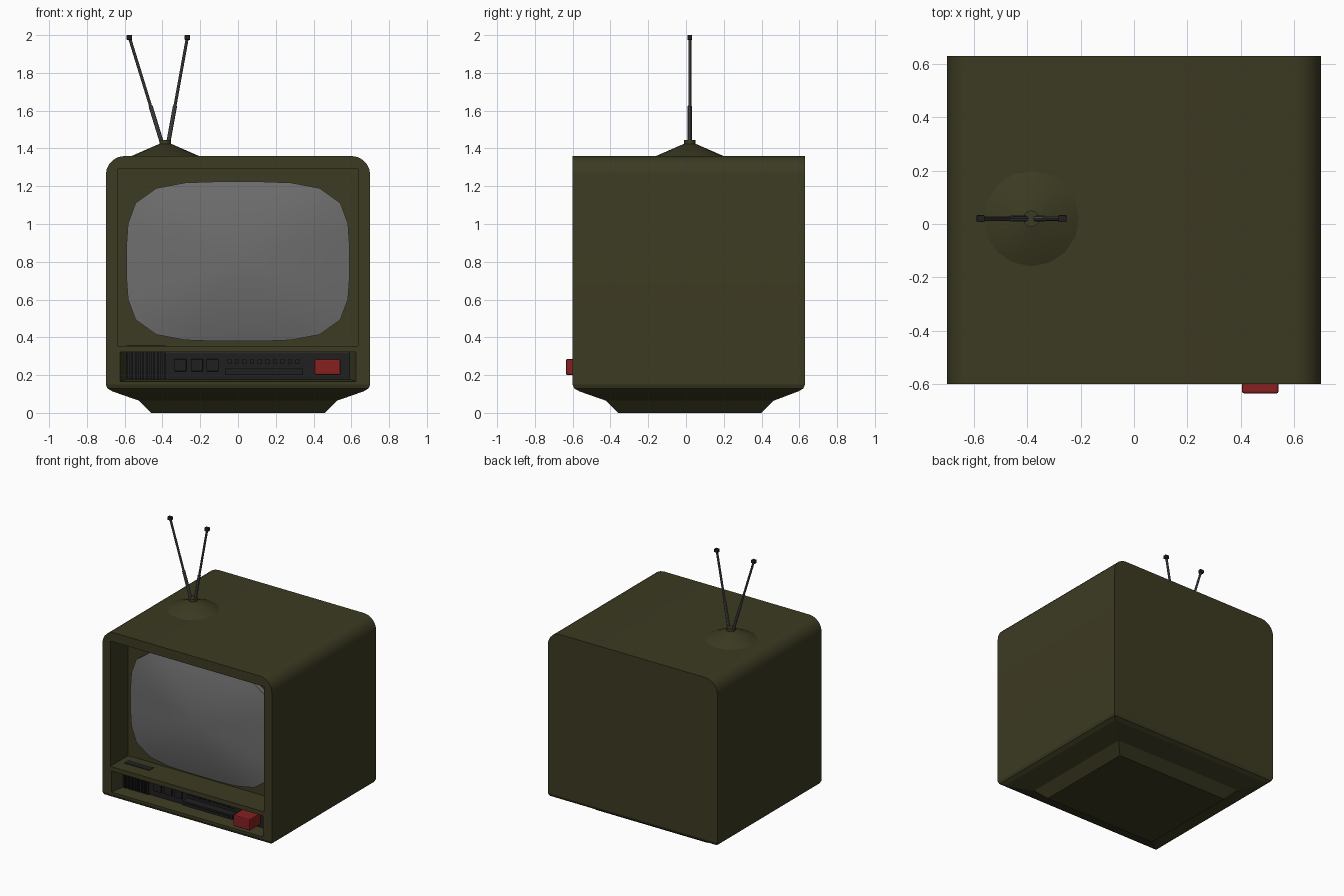
import bpy, bmesh, math
from mathutils import Vector

if "Cube" in bpy.data.objects:
    bpy.data.objects.remove(bpy.data.objects["Cube"], do_unlink=True)


def material(name, r, g, b):
    m = bpy.data.materials.new(name)
    m.use_nodes = True
    m.diffuse_color = (r, g, b, 1)
    m.node_tree.nodes["Principled BSDF"].inputs["Base Color"].default_value = (r, g, b, 1)
    return m


OLIVE = material("olive_plastic", .045, .043, .016)
GLASS = material("grey_glass", .155, .155, .155)
BLACK = material("black_plastic", .014, .014, .015)
RED = material("red_plastic", .24, .014, .015)
METAL = material("grey_metal", .09, .09, .09)


def finish(name, bm, mat, smooth=None):
    bmesh.ops.recalc_face_normals(bm, faces=bm.faces)
    me = bpy.data.meshes.new(name)
    bm.to_mesh(me)
    bm.free()
    ob = bpy.data.objects.new(name, me)
    bpy.context.collection.objects.link(ob)
    me.materials.append(mat)
    if smooth:
        activate(ob)
        bpy.ops.object.shade_smooth_by_angle(angle=math.radians(smooth))
    return ob


def activate(ob):
    bpy.ops.object.select_all(action='DESELECT')
    ob.select_set(True)
    bpy.context.view_layer.objects.active = ob


def loft(name, rings, mat, smooth=None):
    """Skin a list of equal rings of points and cap both ends."""
    bm = bmesh.new()
    rows = [[bm.verts.new(p) for p in ring] for ring in rings]
    n = len(rows[0])
    for a, b in zip(rows, rows[1:]):
        for i in range(n):
            j = (i + 1) % n
            bm.faces.new((a[i], a[j], b[j], b[i]))
    bm.faces.new(rows[0])
    bm.faces.new(rows[-1])
    return finish(name, bm, mat, smooth)


def rect_xy(hx, y0, y1, z):
    return [(-hx, y0, z), (hx, y0, z), (hx, y1, z), (-hx, y1, z)]


def rect_xz(hx, z0, z1, y):
    return [(-hx, y, z0), (hx, y, z0), (hx, y, z1), (-hx, y, z1)]


def box(name, x0, x1, y0, y1, z0, z1, mat, bevel=0):
    bm = bmesh.new()
    bmesh.ops.create_cube(bm, size=1)
    for v in bm.verts:
        v.co = ((x0, x1)[v.co.x > 0], (y0, y1)[v.co.y > 0], (z0, z1)[v.co.z > 0])
    if bevel:
        bmesh.ops.bevel(bm, geom=bm.edges[:], offset=bevel, segments=2, profile=.5, affect='EDGES')
    return finish(name, bm, mat)


def rod(name, a, b, r0, r1, mat, sides=8):
    a, b = Vector(a), Vector(b)
    bm = bmesh.new()
    bmesh.ops.create_cone(bm, cap_ends=True, segments=sides, radius1=r0, radius2=r1, depth=(b - a).length)
    turn = (b - a).to_track_quat('Z', 'Y')
    for v in bm.verts:
        v.co = turn @ v.co + (a + b) / 2
    return finish(name, bm, mat, 40)


# Cabinet: rounded-top profile run front to back
FRONT, BACK = -.6, .63
R = .1
half = [(.7 - R + R * math.cos(t), 1.36 - R + R * math.sin(t))
        for t in [math.pi / 2 * i / 5 for i in range(6)]]
profile = [(.7, .15)] + half + [(-x, z) for x, z in reversed(half)] + [(-.7, .15)]
cabinet = loft("cabinet", [[(x, y, z) for x, z in profile] for y in (FRONT, BACK)], OLIVE)

# Openings for the screen and the control panel
PANEL = -.5
cutters = [
    loft("screen_cutter", [rect_xz(.635, .355, 1.29, y) for y in (-.7, -.39)], OLIVE),
    loft("control_cutter", [rect_xz(.66, .16, .322, -.7), rect_xz(.625, .165, .322, FRONT),
                            rect_xz(.59, .178, .322, PANEL)], OLIVE),
]
for c in cutters:
    c.hide_render = True
    mod = cabinet.modifiers.new("opening", 'BOOLEAN')
    mod.operation, mod.solver, mod.object = 'DIFFERENCE', 'EXACT', c
    activate(cabinet)
    bpy.ops.object.modifier_apply(modifier=mod.name)
    bpy.data.objects.remove(c, do_unlink=True)
activate(cabinet)
bpy.ops.object.shade_smooth_by_angle(angle=math.radians(30))

# Tapered underside and foot
loft("base", [rect_xy(.7, FRONT, BACK, .15), rect_xy(.692, -.592, .622, .13),
              rect_xy(.665, -.565, .595, .114), rect_xy(.525, -.425, .465, .065),
              rect_xy(.46, -.36, .4, 0)], OLIVE)


# Domed picture tube
def screen_ring(scale, y, count=28):
    ring = []
    for i in range(count):
        t = 2 * math.pi * i / count
        c, s = math.cos(t), math.sin(t)
        k = scale / (c ** 4 + s ** 4) ** .25
        ring.append((.59 * k * c, y, .802 + .422 * k * s))
    return ring


dome = [screen_ring(s, -.425 - .06 * (1 - s * s)) for s in (1, .85, .65, .4, .15)]
loft("screen", [screen_ring(1, -.385)] + dome, GLASS, 50)

# Control panel and its grille
box("control_panel", -.59, .59, PANEL - .005, PANEL + .03, .178, .321, BLACK)
box("grille", -.59, -.38, -.505, -.45, .18, .358, BLACK)
for i in range(11):
    x = -.585 + i * .0195
    box("grille_rib", x, x + .01, PANEL - .02, PANEL, .18, .321, BLACK)

# Push buttons, small keys and the tray
for x in (-.305, -.218, -.135):
    box("push_button", x - .032, x + .032, PANEL - .02, PANEL, .22, .285, BLACK, .004)
for i in range(10):
    x = -.045 + i * .04
    box("small_key", x - .011, x + .011, PANEL - .02, PANEL, .262, .282, BLACK)
box("tray", -.07, .345, -.56, PANEL, .2, .236, BLACK, .003)
box("tray_slot", -.05, .325, -.566, -.55, .212, .224, BLACK)
box("power_button", .405, .542, -.635, PANEL, .2, .286, RED, .008)

# Aerial: cone base, collar, two rods with tips
AX, AY = -.385, .02
rod("aerial_base", (AX, AY, 1.355), (AX, AY, 1.425), .19, .03, OLIVE, 16)
rod("aerial_collar", (AX, AY, 1.415), (AX, AY, 1.445), .031, .031, OLIVE, 12)
for side, foot, tip in (("right", -.403, -.575), ("left", -.369, -.268)):
    a, b = Vector((foot, AY, 1.43)), Vector((tip, AY, 1.988))
    mid = a.lerp(b, .35)
    rod(side + "_aerial_lower", a, mid, .011, .011, METAL)
    rod(side + "_aerial_upper", mid, b, .008, .008, METAL)
    box(side + "_aerial_tip", tip - .015, tip + .015, AY - .013, AY + .013, 1.975, 2, BLACK, .003)
